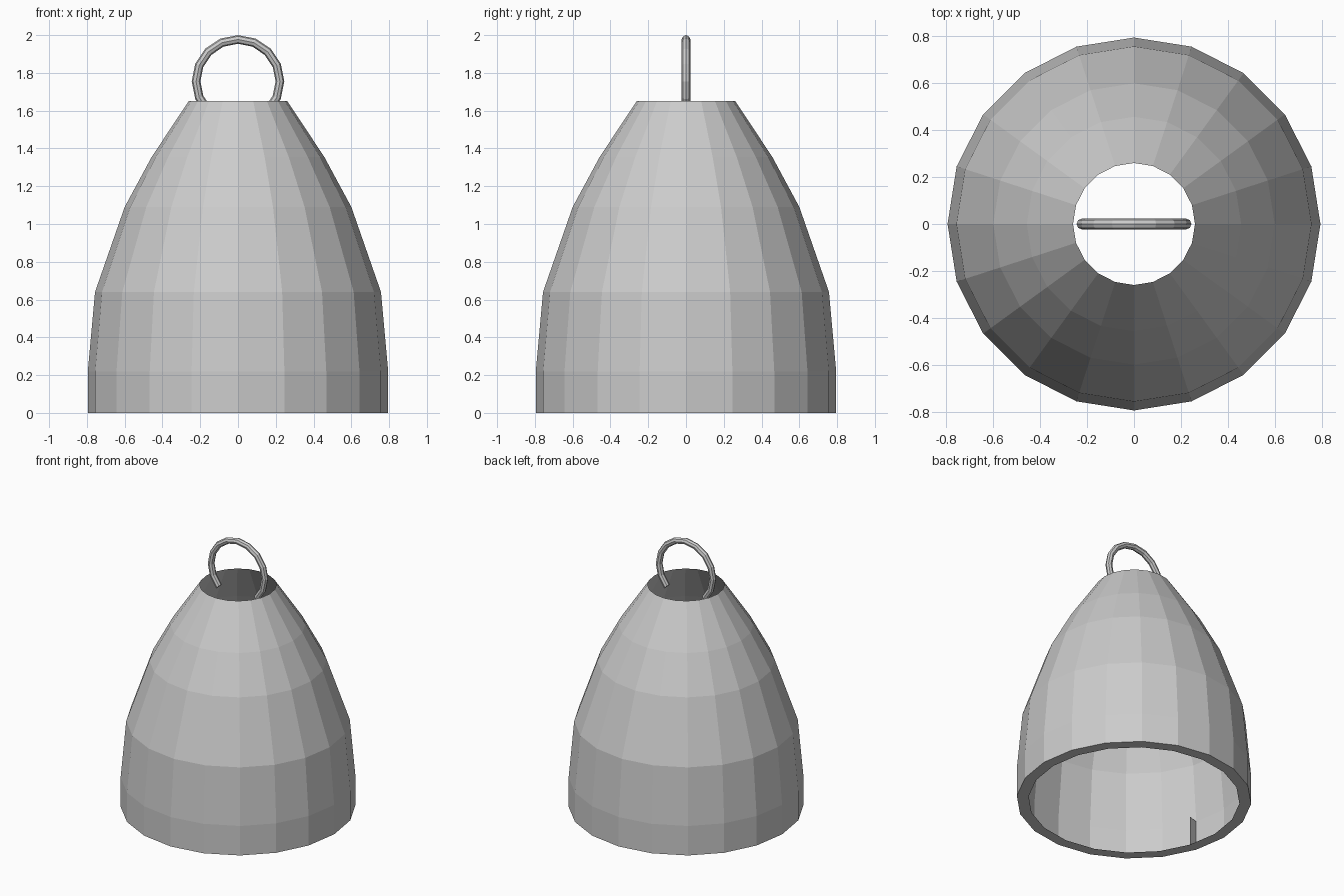
import bpy, bmesh
from math import sin, cos, pi, radians

if "Cube" in bpy.data.objects:
    bpy.data.objects.remove(bpy.data.objects["Cube"])


def make_object(name, bm):
    mesh = bpy.data.meshes.new(name)
    bm.to_mesh(mesh)
    bm.free()
    obj = bpy.data.objects.new(name, mesh)
    bpy.context.collection.objects.link(obj)
    return obj


def bridge(bm, a, b, closed=True):
    n = len(a)
    for i in range(n if closed else n - 1):
        j = (i + 1) % n
        bm.faces.new((a[i], a[j], b[j], b[i]))


# Bell body: thin open shell with a flat ring under the mouth
SIDES = 20
profile = [(0.715, 0), (0.795, 0), (0.795, 0.22), (0.757, 0.64),
           (0.60, 1.09), (0.457, 1.355), (0.26, 1.652)]
bm = bmesh.new()
rings = [[bm.verts.new((r * cos(2 * pi * i / SIDES), r * sin(2 * pi * i / SIDES), z))
          for i in range(SIDES)] for r, z in profile]
for lower, upper in zip(rings, rings[1:]):
    bridge(bm, lower, upper)

# Small inner web standing on the mouth ring
k = 11
inner, outer, outer_top = (rings[n][k] for n in range(3))
inner_top = bm.verts.new((inner.co.x, inner.co.y, 0.22))
bm.faces.new((inner, outer, outer_top, inner_top))
make_object("bell_body", bm)

# Hanging loop: open arc of round wire
R, TUBE, CENTRE, STEPS, WIRE = 0.222, 0.023, 1.755, 12, 8
bm = bmesh.new()
loops = []
for s in range(STEPS + 1):
    a = radians(-135 + 270 * s / STEPS)
    loop = []
    for w in range(WIRE):
        b = 2 * pi * w / WIRE
        r = R + TUBE * cos(b)
        loop.append(bm.verts.new((r * sin(a), TUBE * sin(b), CENTRE + r * cos(a))))
    loops.append(loop)
for p, q in zip(loops, loops[1:]):
    bridge(bm, p, q)
bm.faces.new(loops[0])
bm.faces.new(loops[-1][::-1])
bmesh.ops.recalc_face_normals(bm, faces=bm.faces)
make_object("hanging_loop", bm)
